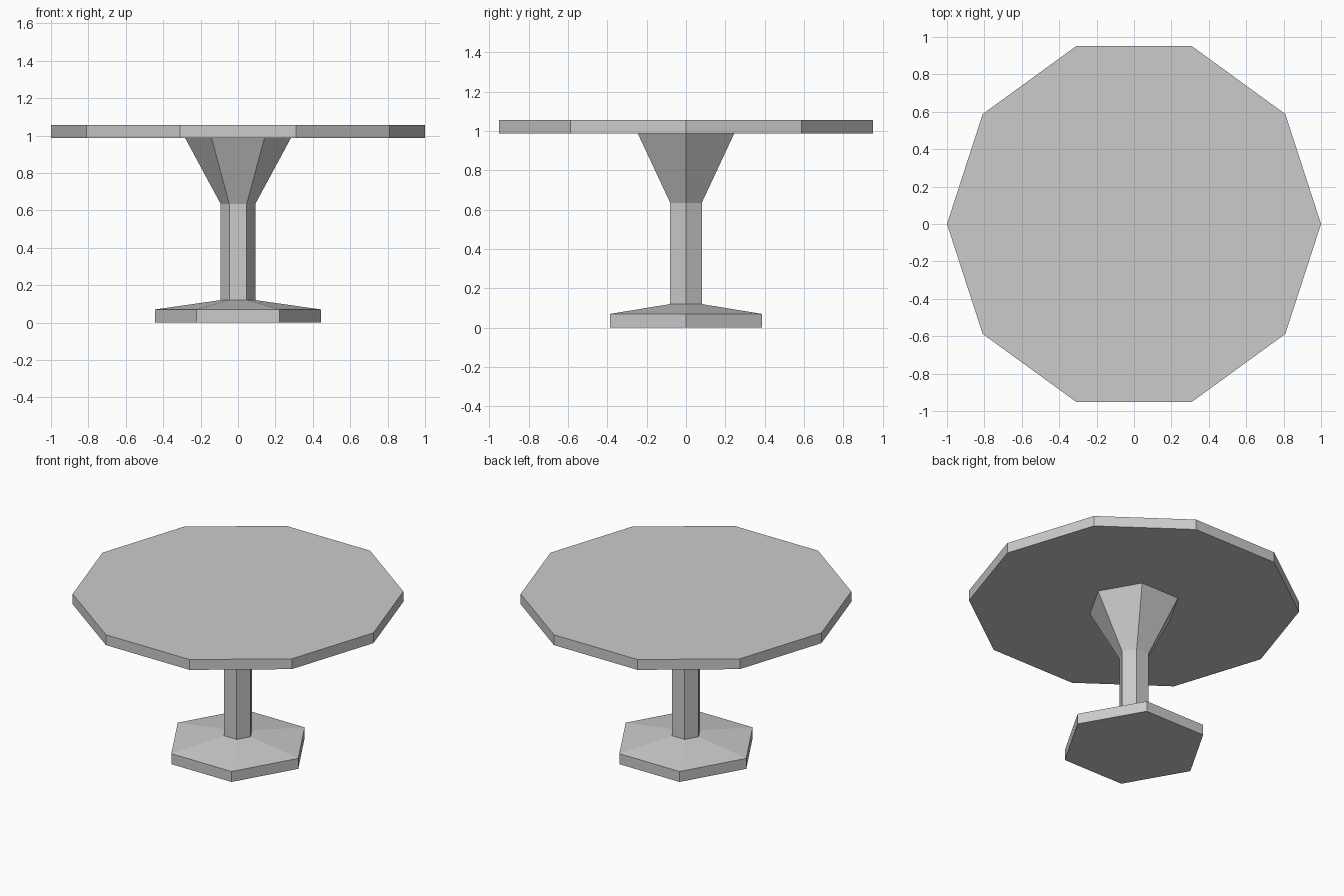
import bpy
import bmesh
from math import cos, sin, tau

cube = bpy.data.objects.get("Cube")
if cube:
    bpy.data.objects.remove(cube, do_unlink=True)

# Single plain grey
grey = bpy.data.materials.new("light grey")
grey.use_nodes = True
colour = (0.6, 0.6, 0.6, 1)
grey.diffuse_color = colour
grey.node_tree.nodes["Principled BSDF"].inputs["Base Color"].default_value = colour


def turned_part(name, sides, profile):
    """Closed flat-faced solid from (radius, height) rings, bottom to top."""
    bm = bmesh.new()
    rings = [[bm.verts.new((r * cos(tau * i / sides), r * sin(tau * i / sides), z))
              for i in range(sides)] for r, z in profile]
    for low, high in zip(rings, rings[1:]):
        for i in range(sides):
            j = (i + 1) % sides
            bm.faces.new((low[i], low[j], high[j], high[i]))
    bm.faces.new(rings[0][::-1])
    bm.faces.new(rings[-1])
    mesh = bpy.data.meshes.new(name)
    bm.to_mesh(mesh)
    bm.free()
    mesh.materials.append(grey)
    obj = bpy.data.objects.new(name, mesh)
    bpy.context.collection.objects.link(obj)
    return obj


# Hexagonal foot, column and flared support in one continuous pedestal
turned_part("pedestal", 6, [(0.445, 0), (0.445, 0.07), (0.093, 0.12),
                            (0.093, 0.635), (0.283, 0.987)])

# Ten-sided slab
turned_part("table_top", 10, [(1, 0.987), (1, 1.056)])
